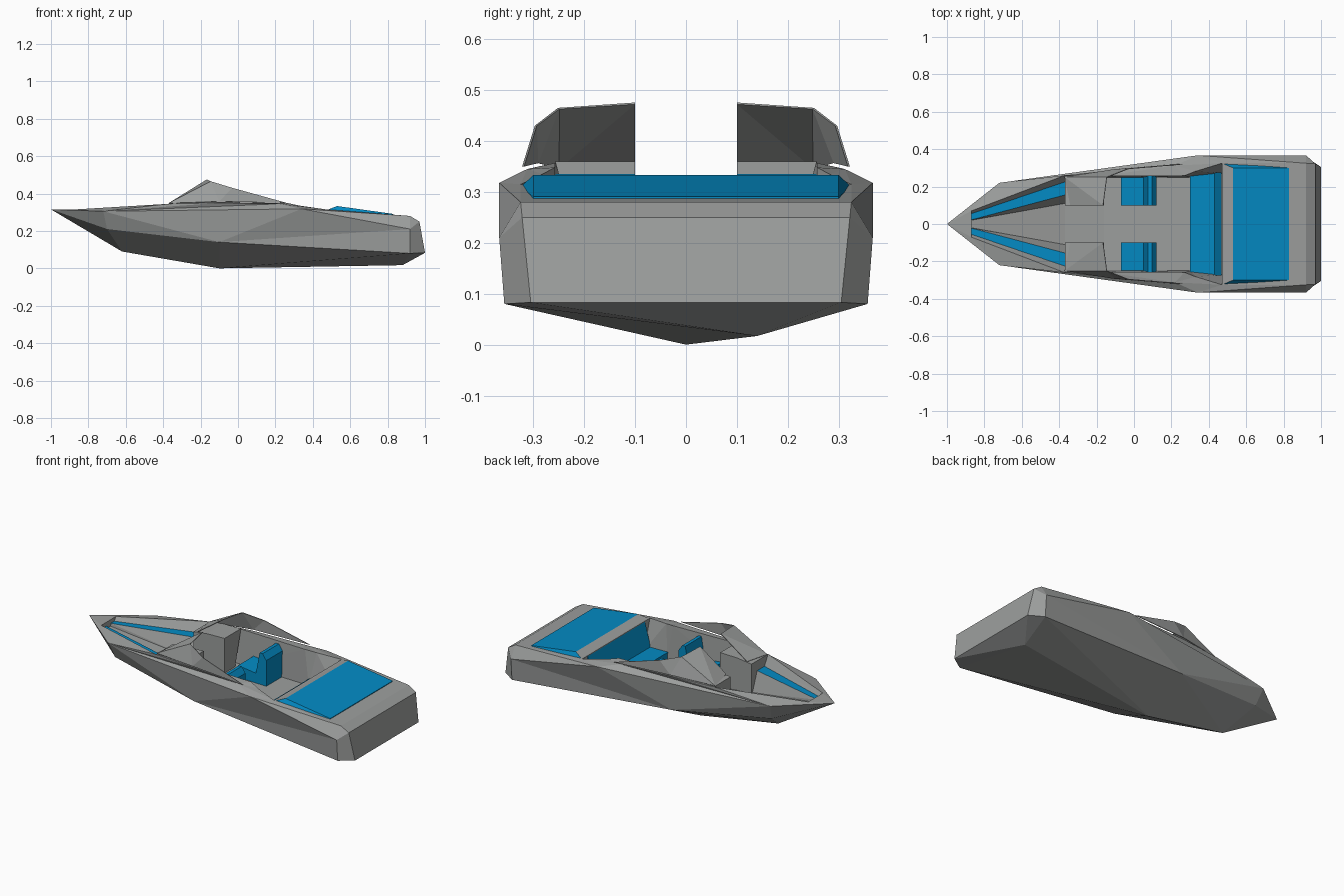
import bpy, bmesh
from mathutils import Vector

if "Cube" in bpy.data.objects:
    bpy.data.objects.remove(bpy.data.objects["Cube"])


def material(name, rgb):
    m = bpy.data.materials.new(name)
    m.use_nodes = True
    m.diffuse_color = (*rgb, 1)
    m.node_tree.nodes["Principled BSDF"].inputs["Base Color"].default_value = (*rgb, 1)
    return m


GREY = material("hull grey", (0.335, 0.345, 0.34))
BLUE = material("cushion blue", (0.001, 0.26, 0.56))


def mir(p):
    return (p[0], -p[1], p[2])


class Builder:
    """Collects faces from shared points and makes a flat-shaded object."""

    def __init__(self):
        self.bm = bmesh.new()
        self.cache = {}

    def vert(self, p):
        key = tuple(round(c, 4) + 0.0 for c in p)
        if key not in self.cache:
            self.cache[key] = self.bm.verts.new(Vector(key))
        return self.cache[key]

    def face(self, *pts, mat=0):
        vs = list(dict.fromkeys(self.vert(p) for p in pts))
        if len(vs) > 2 and not self.bm.faces.get(vs):
            self.bm.faces.new(vs).material_index = mat

    def both(self, *pts, mat=0):
        self.face(*pts, mat=mat)
        self.face(*[mir(p) for p in pts], mat=mat)

    def strip(self, a, b, mat=0):
        # triangles between two lengthwise lines, on both sides of the boat
        i = j = 0
        while i < len(a) - 1 or j < len(b) - 1:
            step_a = j == len(b) - 1 or (i < len(a) - 1 and a[i + 1][0] < b[j + 1][0])
            self.both(a[i], b[j], a[i + 1] if step_a else b[j + 1], mat=mat)
            i, j = (i + 1, j) if step_a else (i, j + 1)

    def finish(self, name, mats):
        bmesh.ops.recalc_face_normals(self.bm, faces=self.bm.faces[:])
        me = bpy.data.meshes.new(name)
        self.bm.to_mesh(me)
        self.bm.free()
        for m in mats:
            me.materials.append(m)
        ob = bpy.data.objects.new(name, me)
        bpy.context.collection.objects.link(ob)
        return ob


def prism(name, profile, y0, y1, mat, y1_low=None):
    # side profile pulled across the boat; y1_low narrows the foot of the outer side
    b = Builder()
    n = len(profile)
    inner = [(x, y0, z) for x, z in profile]
    outer = [(x, y1_low if y1_low and z < 0.25 else y1, z) for x, z in profile]
    b.face(*inner)
    b.face(*outer)
    for k in range(n):
        m = (k + 1) % n
        b.face(inner[k], inner[m], outer[m], outer[k])
    return b.finish(name, [mat])


# Lengthwise lines of the hull, from bow to stern
tip = (-1, 0, 0.315)
keel = [tip, (-0.62, 0, 0.09), (-0.1, 0, 0)]
keel_end = (0.88, 0.14, 0.017)
chine = [tip, (-0.7, 0.18, 0.21), (-0.1, 0.28, 0.14), (0.92, 0.357, 0.08)]
sheer = [tip, (-0.72, 0.22, 0.305), (0.34, 0.367, 0.318), (0.92, 0.367, 0.21)]
coaming = [tip, (-0.87, 0.07, 0.315), (-0.37, 0.26, 0.345), (-0.17, 0.257, 0.357),
           (0.27, 0.258, 0.348), (0.33, 0.282, 0.335), (0.47, 0.325, 0.315),
           (0.92, 0.325, 0.28)]
ridge = coaming[:3] + [(-0.1, 0.29, 0.35), (0.22, 0.312, 0.345)] + coaming[6:]
seat_out = [(-0.87, 0.055, 0.292), (-0.37, 0.225, 0.285)]
seat_in = [(-0.87, 0.022, 0.292), (-0.37, 0.155, 0.285)]
bow_floor = [(-0.87, 0.02, 0.275), (-0.37, 0.11, 0.17)]
floor = [(-0.37, 0.2, 0.17), (-0.16, 0.245, 0.15), (0.3, 0.25, 0.14), (0.47, 0.27, 0.14)]
stern_low, stern_top = (1, 0.305, 0.083), (0.97, 0.322, 0.25)

hull = Builder()
# Outer skin
hull.strip(keel, chine)
hull.strip(chine, sheer)
hull.strip(sheer, ridge)
hull.strip(ridge[2:6], coaming[2:7])
# Stern
hull.both(chine[-1], stern_low, stern_top, sheer[-1])
hull.both(sheer[-1], stern_top, coaming[-1])
hull.face(stern_low, stern_top, mir(stern_top), mir(stern_low))
hull.face(stern_top, coaming[-1], mir(coaming[-1]), mir(stern_top))
bottom_rim = [keel[-1], chine[-1], stern_low, mir(stern_low), mir(chine[-1]), keel[-1]]
for p, q in zip(bottom_rim, bottom_rim[1:]):
    hull.face(keel_end, p, q)
# Fore deck and aft deck
hull.face(tip, coaming[1], mir(coaming[1]))
hull.face(coaming[-2], coaming[-1], mir(coaming[-1]), mir(coaming[-2]))
# Bow well with its side cushions
hull.strip(coaming[1:3], seat_out)
hull.strip(seat_out, seat_in, mat=1)
hull.strip(seat_in, bow_floor)
hull.face(bow_floor[0], bow_floor[1], mir(bow_floor[1]), mir(bow_floor[0]))
front = [coaming[1], seat_out[0], seat_in[0], bow_floor[0]]
hull.face(*front, *[mir(p) for p in reversed(front)])
hull.both(coaming[2], seat_out[1], seat_in[1], bow_floor[1], floor[0])
# Cockpit walls, floor and rear bulkhead
hull.strip(coaming[2:7], floor)
hull.face(bow_floor[1], floor[0], floor[1], mir(floor[1]), mir(floor[0]), mir(bow_floor[1]))
for p, q in zip(floor[1:], floor[2:]):
    hull.face(p, q, mir(q), mir(p))
hull.face(coaming[6], floor[-1], mir(floor[-1]), mir(coaming[6]))
hull.finish("hull", [GREY, BLUE])

# Consoles and front seats, one on each side
console = [(-0.37, 0.165), (-0.37, 0.345), (-0.28, 0.357), (-0.16, 0.36), (-0.16, 0.145)]
seat = [(-0.07, 0.135), (-0.07, 0.22), (0.05, 0.205), (0.075, 0.335), (0.095, 0.335),
        (0.12, 0.3), (0.12, 0.135)]
for side, s in (("left", 1), ("right", -1)):
    prism("console_" + side, console, 0.1 * s, 0.257 * s, GREY, 0.2 * s)
    prism("front_seat_" + side, seat, 0.1 * s, 0.258 * s, BLUE)

# Rear bench
prism("rear_bench", [(0.3, 0.135), (0.3, 0.18), (0.43, 0.17), (0.468, 0.312),
                     (0.468, 0.135)], -0.275, 0.275, BLUE)

# Sun pad with a grey front lip
pad = Builder()
low = [(0.47, 0.325, 0.31), (0.83, 0.3, 0.28)]
top = [(0.53, 0.3, 0.333), (0.83, 0.3, 0.291)]
pad.both(low[0], top[0], top[1], low[1])
pad.face(top[0], top[1], mir(top[1]), mir(top[0]))
pad.face(low[1], top[1], mir(top[1]), mir(low[1]))
pad.face(low[0], low[1], mir(low[1]), mir(low[0]))
pad.face(low[0], top[0], mir(top[0]), mir(low[0]), mat=1)
pad.finish("sun_pad", [BLUE, GREY])

# Windscreens: front pane, corner and side wing, as thin shells
screen = Builder()
base_in, base_out = (-0.34, 0.1, 0.352), (-0.37, 0.25, 0.347)
peak, shoulder = (-0.165, 0.1, 0.474), (-0.145, 0.25, 0.464)
corner, wing_base, wing_tip = (-0.03, 0.295, 0.43), (-0.1, 0.292, 0.357), (0.26, 0.32, 0.35)
screen.both(base_in, base_out, peak)
screen.both(base_out, shoulder, peak)
screen.both(base_out, wing_base, shoulder)
screen.both(shoulder, wing_base, corner)
screen.both(wing_base, wing_tip, corner)
shell = screen.finish("windscreens", [GREY])
mod = shell.modifiers.new("thickness", "SOLIDIFY")
mod.thickness = 0.004
mod.offset = 0
